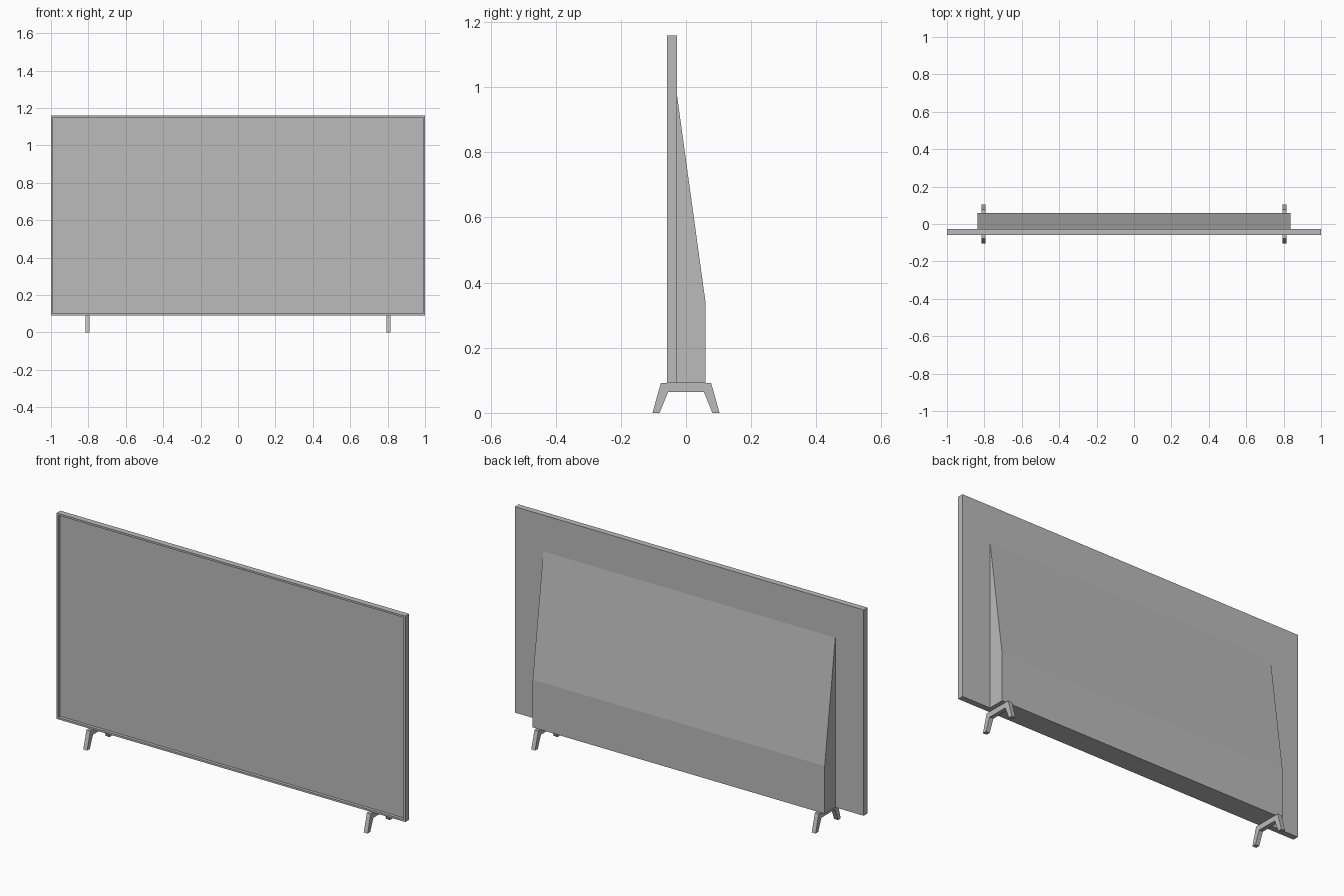
import bpy
import bmesh

old = bpy.data.objects.get("Cube")
if old:
    bpy.data.objects.remove(old, do_unlink=True)

grey = bpy.data.materials.new("plain grey")
grey.use_nodes = True
colour = (0.5, 0.5, 0.5, 1)
grey.diffuse_color = colour
grey.node_tree.nodes["Principled BSDF"].inputs["Base Color"].default_value = colour

BOTTOM, TOP = 0.092, 1.159
FRONT, BACK = -0.058, -0.027


def finish(name, bm):
    bmesh.ops.recalc_face_normals(bm, faces=bm.faces)
    mesh = bpy.data.meshes.new(name)
    bm.to_mesh(mesh)
    bm.free()
    mesh.materials.append(grey)
    obj = bpy.data.objects.new(name, mesh)
    bpy.context.collection.objects.link(obj)
    return obj


def extrude_profile(name, profile, x0, x1):
    """Extrude a (y, z) outline along x."""
    bm = bmesh.new()
    face = bm.faces.new([bm.verts.new((x0, y, z)) for y, z in profile])
    new = bmesh.ops.extrude_face_region(bm, geom=[face])["geom"]
    verts = [v for v in new if isinstance(v, bmesh.types.BMVert)]
    bmesh.ops.translate(bm, verts=verts, vec=(x1 - x0, 0, 0))
    return finish(name, bm)


# Flat panel with a thin bezel around a recessed screen
bm = bmesh.new()
bmesh.ops.create_cube(bm, size=1)
bmesh.ops.scale(bm, vec=(2, BACK - FRONT, TOP - BOTTOM), verts=bm.verts)
bmesh.ops.translate(bm, vec=(0, (FRONT + BACK) / 2, (TOP + BOTTOM) / 2), verts=bm.verts)
bm.normal_update()
screen = min(bm.faces, key=lambda f: f.calc_center_median().y)
bmesh.ops.inset_region(bm, faces=[screen], thickness=0.014)
new = bmesh.ops.extrude_face_region(bm, geom=[screen])["geom"]
if screen.is_valid:
    bm.faces.remove(screen)
bmesh.ops.translate(bm, vec=(0, 0.016, 0),
                    verts=[v for v in new if isinstance(v, bmesh.types.BMVert)])
finish("screen_panel", bm)

# Tapered housing on the back
housing = [(BACK, BOTTOM), (0.06, BOTTOM), (0.06, 0.339), (BACK, 0.971)]
extrude_profile("rear_housing", housing, -0.837, 0.837)

# Splayed feet, one outline mirrored front to back
half = [(0.055, 0.064), (0.081, 0), (0.103, 0), (0.077, BOTTOM)]
foot = half + [(-y, z) for y, z in reversed(half)]
for name, x in (("right_foot", -0.804), ("left_foot", 0.804)):
    extrude_profile(name, foot, x - 0.011, x + 0.011)
